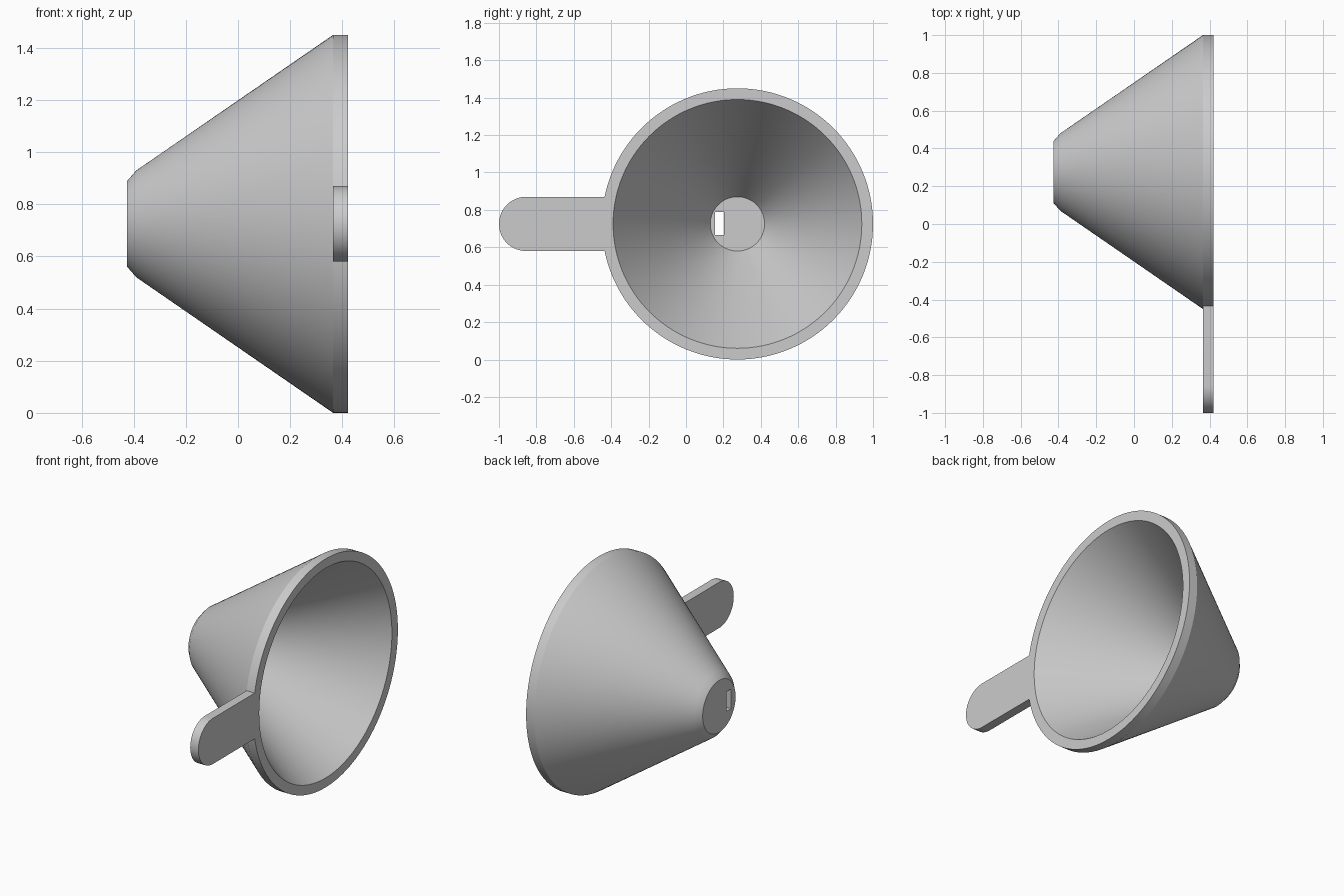
import bpy
import bmesh
from math import pi, sin, cos, asin, radians
from mathutils import Matrix, Vector

cube = bpy.data.objects.get("Cube")
if cube:
    bpy.data.objects.remove(cube)

CY, CZ = 0.275, 0.725          # funnel axis, running along x
RIM_R = 0.725
BACK, FRONT = 0.365, 0.422     # rim and handle faces
TAIL = -0.425
SEGMENTS = 128

grey = bpy.data.materials.new("plain grey")
grey.use_nodes = True
colour = (0.6, 0.6, 0.6, 1)
grey.diffuse_color = colour
grey.node_tree.nodes["Principled BSDF"].inputs["Base Color"].default_value = colour


def make_object(name, bm):
    bmesh.ops.recalc_face_normals(bm, faces=bm.faces)
    mesh = bpy.data.meshes.new(name)
    bm.to_mesh(mesh)
    bm.free()
    mesh.materials.append(grey)
    obj = bpy.data.objects.new(name, mesh)
    bpy.context.collection.objects.link(obj)
    return obj


def smooth(obj):
    bpy.ops.object.select_all(action='DESELECT')
    obj.select_set(True)
    bpy.context.view_layer.objects.active = obj
    bpy.ops.object.shade_smooth_by_angle(angle=radians(30))


# Funnel body: closed wall profile (x, radius) turned about its axis
profile = [(TAIL, 0.165), (-0.39, 0.205), (BACK, RIM_R), (FRONT, RIM_R),
           (FRONT, 0.665), (-0.37, 0.145)]
bm = bmesh.new()
rings = []
for x, r in profile:
    rings.append([bm.verts.new((x, CY + r * cos(2 * pi * i / SEGMENTS),
                                CZ + r * sin(2 * pi * i / SEGMENTS)))
                  for i in range(SEGMENTS)])
for a, b in zip(rings, rings[1:]):
    for i in range(SEGMENTS):
        j = (i + 1) % SEGMENTS
        bm.faces.new((a[i], a[j], b[j], b[i]))
bm.faces.new(rings[0])
bm.faces.new(rings[-1])
funnel = make_object("funnel_body", bm)

# Slot through the small end
bm = bmesh.new()
bmesh.ops.create_cube(bm, size=1, matrix=Matrix.Translation((-0.4, 0.179, 0.727))
                      @ Matrix.Diagonal((0.3, 0.048, 0.124, 1)))
cutter = make_object("slot_cutter", bm)
cutter.hide_render = True
cut = funnel.modifiers.new("slot", 'BOOLEAN')
cut.operation = 'DIFFERENCE'
cut.solver = 'EXACT'
cut.object = cutter
bpy.ops.object.select_all(action='DESELECT')
funnel.select_set(True)
bpy.context.view_layer.objects.active = funnel
bpy.ops.object.modifier_apply(modifier=cut.name)
bpy.data.objects.remove(cutter)
smooth(funnel)

# Flat handle: round outer end, inner end following the rim
HALF = 0.145
spread = asin(HALF / RIM_R)
outline = [(-1 + HALF - HALF * sin(pi * i / 32), HALF * cos(pi * i / 32))
           for i in range(33)]
for i in range(9):
    a = spread * (i / 4 - 1)
    outline.append((CY - (RIM_R - 0.002) * cos(a), RIM_R * sin(a)))
bm = bmesh.new()
face = bm.faces.new([bm.verts.new((BACK, y, CZ + z)) for y, z in outline])
extruded = bmesh.ops.extrude_face_region(bm, geom=[face])
bmesh.ops.translate(bm, vec=Vector((FRONT - BACK, 0, 0)),
                    verts=[v for v in extruded["geom"]
                           if isinstance(v, bmesh.types.BMVert)])
smooth(make_object("handle", bm))
